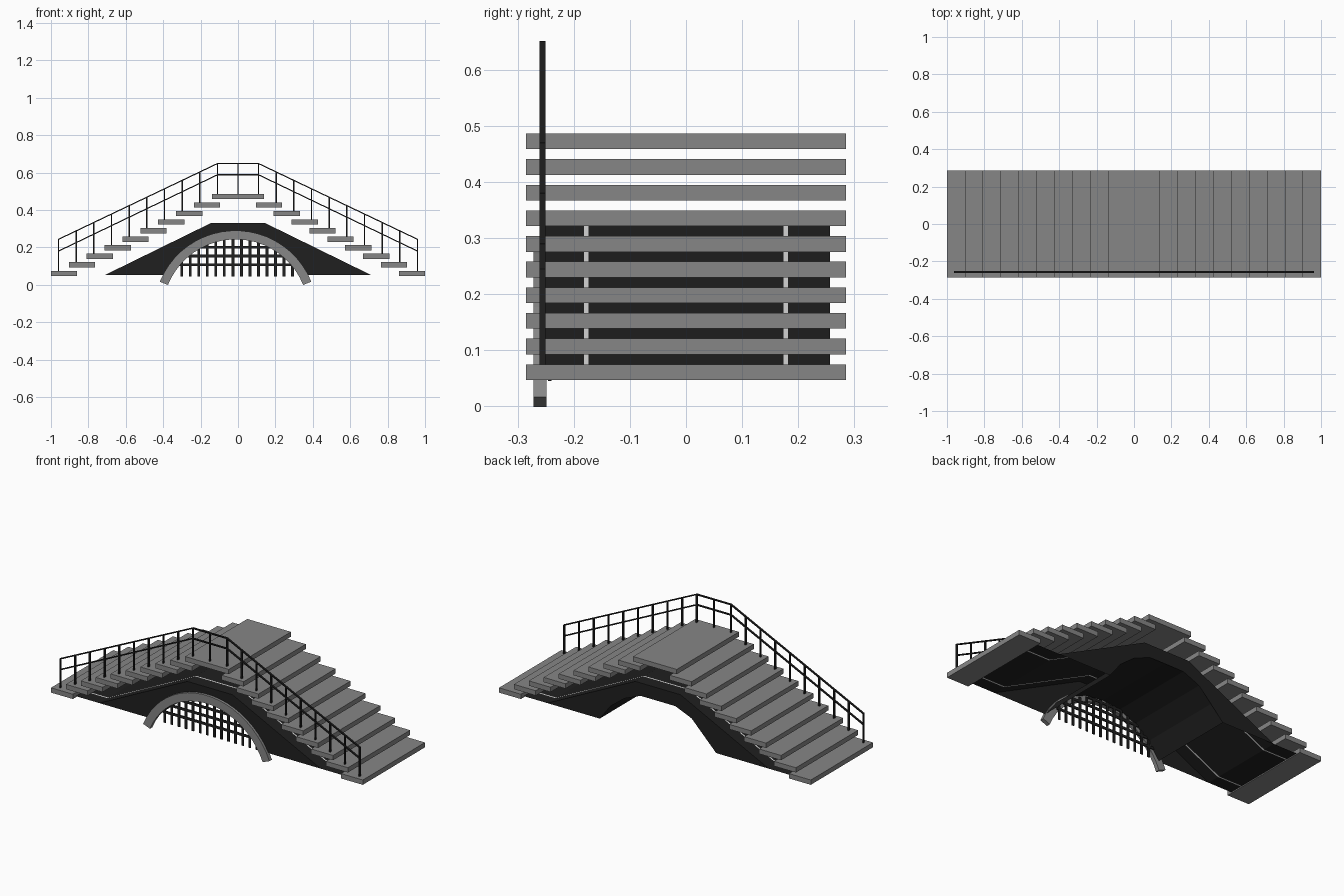
import bpy, bmesh, math
from mathutils import Matrix, Vector

cube = bpy.data.objects.get("Cube")
if cube:
    bpy.data.objects.remove(cube, do_unlink=True)


def material(name, value):
    mat = bpy.data.materials.new(name)
    mat.use_nodes = True
    colour = (value, value, value, 1)
    mat.diffuse_color = colour
    mat.node_tree.nodes["Principled BSDF"].inputs["Base Color"].default_value = colour
    return mat


STONE = material("grey stone", 0.24)
DARK = material("near black", 0.014)
LIGHT = material("pale grey", 0.72)


def finish(name, bm, *mats):
    mesh = bpy.data.meshes.new(name)
    bm.to_mesh(mesh)
    bm.free()
    for mat in mats:
        mesh.materials.append(mat)
    obj = bpy.data.objects.new(name, mesh)
    bpy.context.collection.objects.link(obj)
    return obj


def box(bm, centre, size, angle=0):
    # angle turns the box about the y axis
    matrix = (Matrix.Translation(centre) @ Matrix.Rotation(angle, 4, "Y")
              @ Matrix.Diagonal((*size, 1)))
    bmesh.ops.create_cube(bm, size=1, matrix=matrix)


def beam(bm, a, b, depth, height):
    a, b = Vector(a), Vector(b)
    d = b - a
    box(bm, (a + b) / 2, (d.length + height / 2, depth, height), -math.atan2(d.z, d.x))


def sheet(bm, profile, ys):
    # sweep an x-z profile across the given y positions
    rows = [[bm.verts.new((x, y, z)) for x, z in profile] for y in ys]
    for r, s in zip(rows, rows[1:]):
        for i in range(len(profile) - 1):
            bm.faces.new((r[i], r[i + 1], s[i + 1], s[i]))


# Stair treads climbing from both ends to a top landing
RISE, RUN, THICK, BASE = 0.0457, 0.0956, 0.028, 0.047
bm = bmesh.new()
for i in range(9):
    for side in (-1, 1):
        box(bm, (side * (0.93 - RUN * i), 0, BASE + RISE * i + THICK / 2),
            (0.14, 0.57, THICK))
box(bm, (0, 0, BASE + RISE * 9 + THICK / 2), (0.28, 0.57, THICK))
finish("stair_treads", bm, STONE)

# Sloped deck under the treads, with two pale inlaid lines
FLOOR, HALF = 0.053, 0.257
slope = [(-0.71, FLOOR), (-0.145, 0.33), (0.145, 0.33), (0.71, FLOOR)]
bm = bmesh.new()
sheet(bm, [(-0.995, FLOOR)] + slope + [(0.995, FLOOR)],
      (-HALF, -0.182, -0.174, 0.174, 0.182, HALF))
for f in bm.faces:
    if abs(abs(f.calc_center_median().y) - 0.178) < 0.003:
        f.material_index = 1
finish("bridge_deck", bm, DARK, LIGHT)

# Faceted vault and the two side walls around it
R, CZ, SEGS = 0.43, -0.16, 8
start = math.asin((FLOOR - CZ) / R)
arch = []
for i in range(SEGS + 1):
    a = start + (math.pi - 2 * start) * i / SEGS
    arch.append((R * math.cos(a), CZ + R * math.sin(a)))
bm = bmesh.new()
sheet(bm, arch, (-HALF, HALF))
finish("arch_vault", bm, DARK)
for name, y in (("front_wall", -HALF), ("back_wall", HALF)):
    bm = bmesh.new()
    bm.faces.new([bm.verts.new((x, y, z)) for x, z in slope + arch])
    bmesh.ops.triangulate(bm, faces=bm.faces[:])
    finish(name, bm, DARK)

# Ring of arch stones on the front
STONES, R_IN, R_OUT, RX, RZ = 21, 0.39, 0.437, -0.013, -0.147
first = math.radians(22)
step = (math.pi - 2 * first) / STONES
bm = bmesh.new()
for i in range(STONES):
    ends = (first + step * i, first + step * (i + 1))
    corners = [(r, a) for r, a in zip((R_IN, R_OUT, R_OUT, R_IN),
                                     (ends[0], ends[0], ends[1], ends[1]))]
    loops = [[bm.verts.new((RX + r * math.cos(a), y, RZ + r * math.sin(a)))
              for r, a in corners] for y in (-0.272, -0.249)]
    bm.faces.new(loops[0])
    bm.faces.new(loops[1][::-1])
    for k in range(4):
        n = (k + 1) % 4
        bm.faces.new((loops[0][n], loops[0][k], loops[1][k], loops[1][n]))
bmesh.ops.recalc_face_normals(bm, faces=bm.faces[:])
finish("arch_stones", bm, STONE)

# Grating inside the arch
GRID_R, GRID_Y, FOOT = 0.41, -0.243, 0.045
bm = bmesh.new()
for i in range(14):
    x = -0.3 + 0.0455 * i
    top = RZ + math.sqrt(GRID_R ** 2 - (x - RX) ** 2)
    box(bm, (x, GRID_Y, (top + FOOT) / 2), (0.014, 0.006, top - FOOT))
for i in range(4):
    z = 0.107 + 0.047 * i
    half = math.sqrt(GRID_R ** 2 - (z - RZ) ** 2)
    box(bm, (RX, GRID_Y, z), (2 * half, 0.006, 0.014))
finish("arch_grating", bm, DARK)

# Handrail along the front edge: a post per tread and two rails
RAIL_Y, POST = -0.256, 0.007
bm = bmesh.new()
posts = [(0, BASE + RISE * 9 + THICK, 0.65)]
for i in range(10):
    x, foot = 0.96 - 0.0945 * i, BASE + THICK + RISE * i
    posts += [(s * x, foot, 0.245 + 0.045 * i) for s in (-1, 1)]
for x, foot, top in posts:
    box(bm, (x, RAIL_Y, (foot + top) / 2), (POST, 0.011, top - foot))
for low, high in ((0.243, 0.648), (0.18, 0.588)):
    path = [(-0.96, low), (-0.11, high), (0.11, high), (0.96, low)]
    for (x0, z0), (x1, z1) in zip(path, path[1:]):
        beam(bm, (x0, RAIL_Y, z0), (x1, RAIL_Y, z1), 0.011, 0.006)
finish("handrail", bm, DARK)
